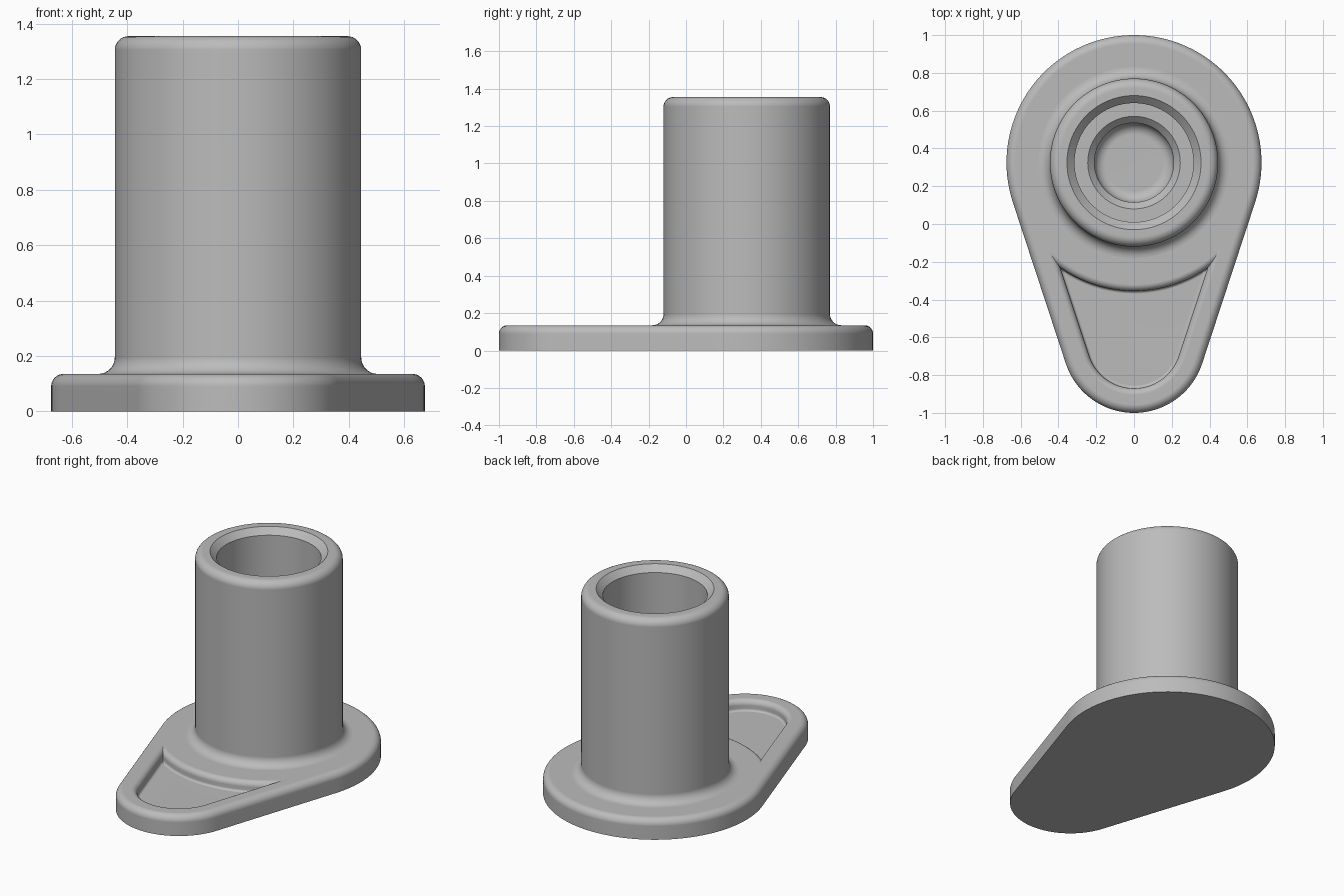
import bpy
import bmesh
from math import sin, cos, asin, acos, pi

if "Cube" in bpy.data.objects:
    bpy.data.objects.remove(bpy.data.objects["Cube"])

# Plan dimensions: two circles joined by tangent lines
BIG_Y, BIG_R = 0.325, 0.675
TIP_Y, TIP_R = -0.62, 0.38
TILT = asin((BIG_R - TIP_R) / (BIG_Y - TIP_Y))
PLATE_TOP = 0.135

grey = bpy.data.materials.new("plain grey")
grey.use_nodes = True
grey.diffuse_color = (0.5, 0.5, 0.5, 1)
grey.node_tree.nodes["Principled BSDF"].inputs["Base Color"].default_value = grey.diffuse_color


def arc(cx, cy, r, a, b, n):
    return [(cx + r * cos(a + (b - a) * i / n), cy + r * sin(a + (b - a) * i / n))
            for i in range(n + 1)]


def plate_outline(inset):
    return (arc(0, TIP_Y, TIP_R - inset, pi + TILT, 2 * pi - TILT, 40)
            + arc(0, BIG_Y, BIG_R - inset, -TILT, pi + TILT, 72))


def pocket_outline(grow):
    wall = 0.13 - grow
    far = 0.68 - grow
    corner = -TILT - acos((BIG_R - wall) / far)
    return (arc(0, TIP_Y, TIP_R - wall, pi + TILT, 2 * pi - TILT, 40)
            + arc(0, BIG_Y, far, corner, -pi - corner, 40))


def make_object(name, bm):
    bmesh.ops.recalc_face_normals(bm, faces=bm.faces)
    mesh = bpy.data.meshes.new(name)
    bm.to_mesh(mesh)
    bm.free()
    mesh.materials.append(grey)
    obj = bpy.data.objects.new(name, mesh)
    bpy.context.collection.objects.link(obj)
    return obj


def loft(name, outline, section):
    """Stack outlines given as (offset, height) and cap both ends."""
    bm = bmesh.new()
    rings = [[bm.verts.new((x, y, z)) for x, y in outline(d)] for d, z in section]
    n = len(rings[0])
    for low, high in zip(rings, rings[1:]):
        for i in range(n):
            j = (i + 1) % n
            bm.faces.new((low[i], low[j], high[j], high[i]))
    bm.faces.new(rings[0])
    bm.faces.new(rings[-1])
    return make_object(name, bm)


def lathe(name, profile, y, steps=96):
    bm = bmesh.new()
    verts = [bm.verts.new((r, y, z)) for r, z in profile]
    edges = [bm.edges.new(pair) for pair in zip(verts, verts[1:])]
    bmesh.ops.spin(bm, geom=verts + edges, cent=(0, y, 0), axis=(0, 0, 1),
                   angle=2 * pi, steps=steps)
    bmesh.ops.remove_doubles(bm, verts=bm.verts, dist=0.0001)
    return make_object(name, bm)


def activate(obj):
    bpy.ops.object.select_all(action='DESELECT')
    obj.select_set(True)
    bpy.context.view_layer.objects.active = obj


def finish(obj):
    activate(obj)
    bpy.ops.object.shade_smooth_by_angle(angle=0.5)
    weighted = obj.modifiers.new("weighted normals", 'WEIGHTED_NORMAL')
    weighted.keep_sharp = True


# Base plate with rounded upper rim
ROUND = 0.045
rim = [(ROUND - r, z) for r, z in arc(0, PLATE_TOP - ROUND, ROUND, 0, pi / 2, 8)]
base = loft("base_plate", plate_outline, [(0, 0)] + rim)

# Pocket sunk into the narrow end, with a soft lip and floor
LIP = 0.035
lip = arc(LIP, PLATE_TOP - LIP, LIP, pi, pi / 2, 8)
floor = arc(-0.015, 0.08, 0.015, -pi / 2, 0, 4)
cutter = loft("pocket_cutter", pocket_outline, floor + lip + [(LIP, 0.2)])
cutter.hide_render = True
cut = base.modifiers.new("pocket", 'BOOLEAN')
cut.operation = 'DIFFERENCE'
cut.solver = 'EXACT'
cut.object = cutter
activate(base)
bpy.ops.object.modifier_apply(modifier=cut.name)
bpy.data.objects.remove(cutter)
finish(base)

# Hollow post: foot fillet, rounded top, chamfered mouth, stepped blind bore
OUTER, TOP, FOOT = 0.445, 1.355, 0.06
LEDGE, BORE_FLOOR = 0.4, 0.14
profile = [(0, 0.1), (OUTER + FOOT, 0.1)]
profile += arc(OUTER + FOOT, PLATE_TOP + FOOT, FOOT, -pi / 2, -pi, 8)
profile += arc(OUTER - 0.05, TOP - 0.05, 0.05, 0, pi / 2, 8)
profile += [(0.355, TOP), (0.315, TOP - 0.04), (0.315, LEDGE),
            (0.245, LEDGE), (0.21, LEDGE - 0.035)]
profile += arc(0.15, BORE_FLOOR + 0.06, 0.06, 0, -pi / 2, 8)
profile += [(0, BORE_FLOOR)]
finish(lathe("hollow_post", profile, BIG_Y))
